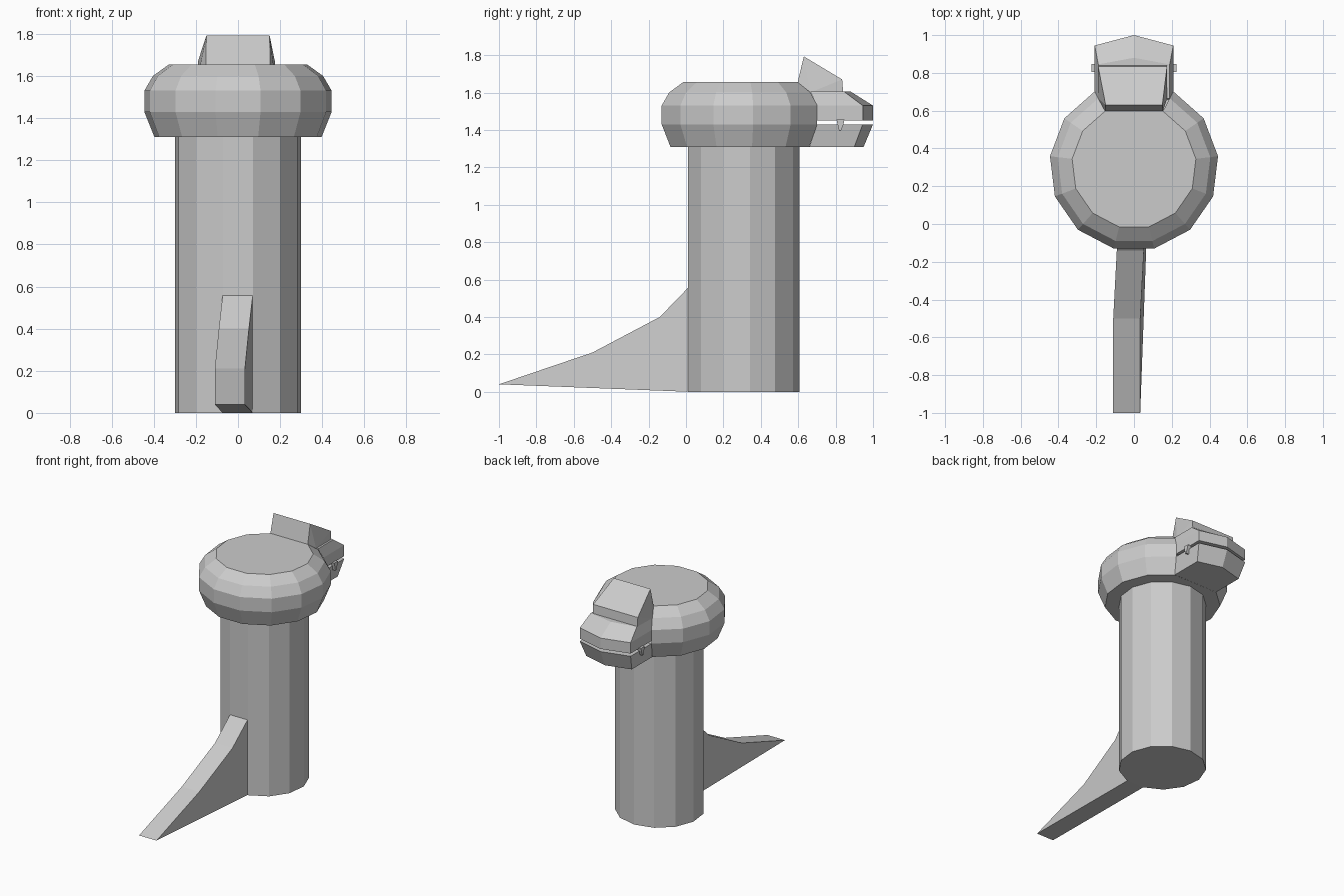
import bpy, bmesh
from math import sin, cos, pi

if "Cube" in bpy.data.objects:
    bpy.data.objects.remove(bpy.data.objects["Cube"])

CY, N = 0.305, 13          # axis of the round body, sides of the body


def finish(name, bm):
    bmesh.ops.recalc_face_normals(bm, faces=bm.faces)
    me = bpy.data.meshes.new(name)
    bm.to_mesh(me)
    bm.free()
    ob = bpy.data.objects.new(name, me)
    bpy.context.collection.objects.link(ob)
    return ob


def loft(name, rings, gap=False):
    """Bridge stacked rings and cap both ends; gap leaves the closing side open."""
    bm = bmesh.new()
    vs = [[bm.verts.new(p) for p in r] for r in rings]
    n = len(rings[0])
    for a, b in zip(vs, vs[1:]):
        for i in range(n - 1 if gap else n):
            j = (i + 1) % n
            bm.faces.new((a[i], a[j], b[j], b[i]))
    bm.faces.new(vs[0])
    bm.faces.new(vs[-1])
    return finish(name, bm)


def hull(name, pts):
    bm = bmesh.new()
    for p in pts:
        bm.verts.new(p)
    bmesh.ops.convex_hull(bm, input=bm.verts)
    bmesh.ops.dissolve_limit(bm, angle_limit=0.03, verts=bm.verts, edges=bm.edges)
    return finish(name, bm)


def circle(r, z, start=0):
    # vertex 0 points to the back (+y)
    return [(r * sin(2 * pi * i / N), CY + r * cos(2 * pi * i / N), z)
            for i in range(start, N)]


def jaw(x, y0, y1, tip, z):
    return [(-x, y0, z), (x, y0, z), (x, y1, z), (0, tip, z), (-x, y1, z)]


# Round body
loft("body", [circle(0.302, 0), circle(0.302, 1.32)])

# Rounded cap, open at the back where the spout joins
loft("cap", [circle(r, z, 1) for r, z in
             [(0.40, 1.31), (0.448, 1.43), (0.448, 1.53), (0.407, 1.60), (0.33, 1.655)]],
     gap=True)

# Spout halves with a narrow slot between
loft("lower_spout", [jaw(0.186, 0.66, 0.90, 0.95, 1.31),
                     jaw(0.208, 0.70, 0.945, 1.0, 1.43)])
loft("upper_spout", [jaw(0.208, 0.70, 0.945, 1.0, 1.45),
                     jaw(0.208, 0.70, 0.945, 1.0, 1.53),
                     jaw(0.189, 0.665, 0.845, 0.88, 1.605)])

# Raised thumb tab above the spout
hull("thumb_tab", [(s * a, y, z) for s, w in ((-1, 0.19), (1, 0.175)) for a, y, z in
                   [(0.153, 0.597, 1.655), (0.15, 0.63, 1.793), (w, 0.835, 1.67),
                    (w, 0.84, 1.605), (w, 0.665, 1.60)]])

# Hinge lugs on both sides
for side, s in (("left", -1), ("right", 1)):
    hull("hinge_" + side, [(s * x, y, z) for x in (0.195, 0.225) for y, z in
                           [(0.805, 1.455), (0.847, 1.455), (0.842, 1.43),
                            (0.828, 1.395), (0.818, 1.395), (0.81, 1.43)]])

# Swept handle or tail: side profile as (y, z, sideways shift)
profile = [(0.015, 0, 0), (0.015, 0.56, 0), (-0.14, 0.40, -0.018),
           (-0.50, 0.21, -0.037), (-1.0, 0.04, -0.037)]
loft("tail", [[(w + dx, y, z) for y, z, dx in profile] for w in (-0.073, 0.07)])
